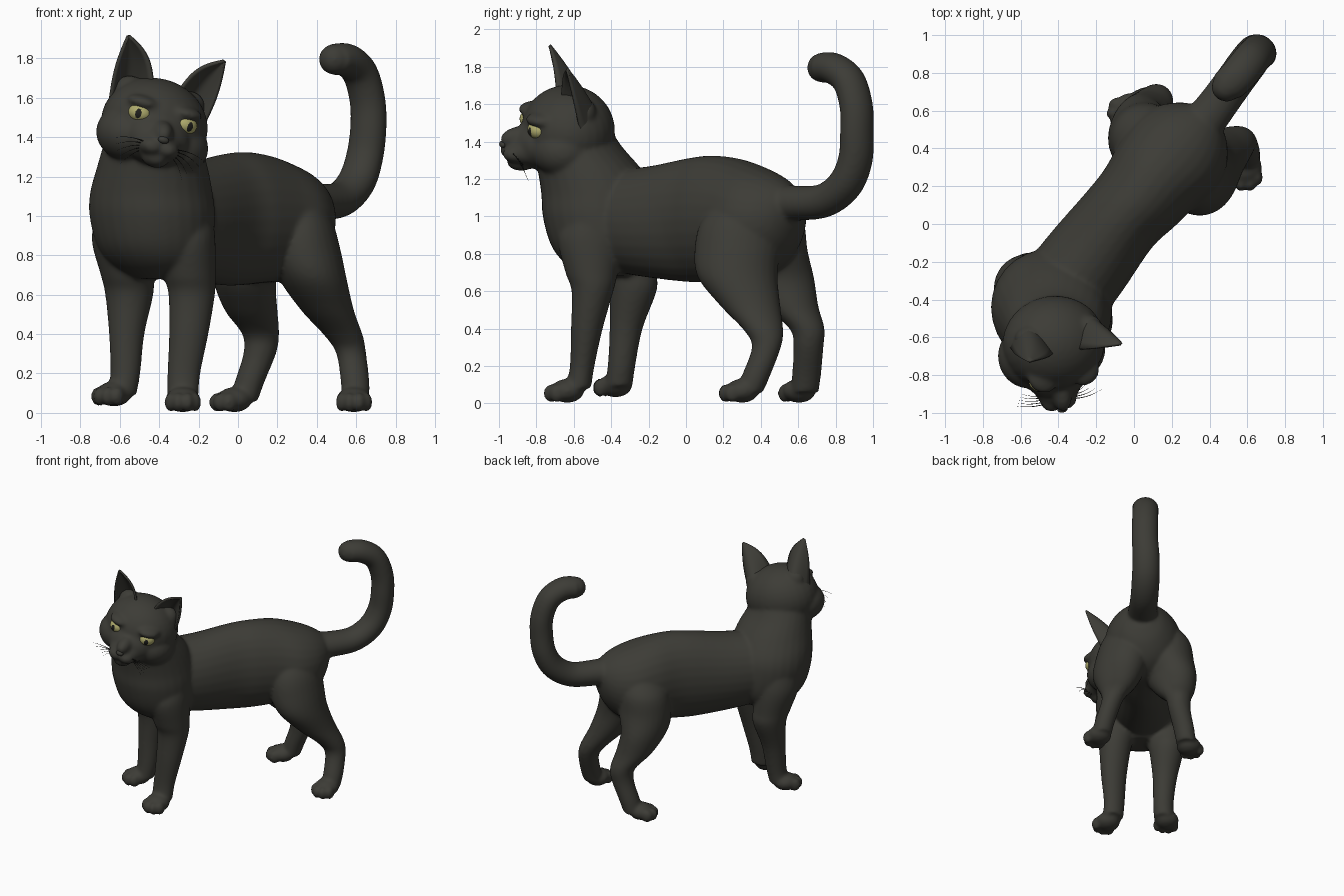
import bpy, bmesh, math
from mathutils import Vector, Matrix

X, Y, Z = Vector((1, 0, 0)), Vector((0, 1, 0)), Vector((0, 0, 1))
AXIS = Vector((0.65, 0.76, 0)).normalized()      # spine direction, chest to rump
SIDE = Vector((0.76, -0.65, 0)).normalized()     # across the body

# Head frame: tilted and turned to one side
HL = Vector((0.95, 0.18, -0.25)).normalized()
HB = Vector((-0.17, 0.98, 0.06))
HB = (HB - HL * HB.dot(HL)).normalized()
HU = HL.cross(HB)
HEAD = Matrix.Translation((-0.425, -0.63, 1.46)) @ Matrix((HL, HB, HU)).transposed().to_4x4()


def material(name, rgb):
    m = bpy.data.materials.new(name)
    m.diffuse_color = (*rgb, 1)
    return m


FUR = material("dark fur", (0.046, 0.045, 0.037))
IRIS = material("yellow iris", (0.42, 0.40, 0.15))
BLACK = material("black", (0.014, 0.014, 0.012))


def make_object(name, bm, mats, matrix=None):
    bmesh.ops.recalc_face_normals(bm, faces=bm.faces)
    for f in bm.faces:
        f.smooth = True
    me = bpy.data.meshes.new(name)
    bm.to_mesh(me)
    bm.free()
    for m in mats:
        me.materials.append(m)
    ob = bpy.data.objects.new(name, me)
    if matrix:
        ob.matrix_world = matrix
    bpy.context.collection.objects.link(ob)
    return ob


def spline(keys, steps=5):
    """Catmull-Rom interpolation of number tuples."""
    out = []
    for i in range(len(keys) - 1):
        a, b, c, d = (keys[max(i - 1, 0)], keys[i], keys[i + 1], keys[min(i + 2, len(keys) - 1)])
        for s in range(steps):
            t = s / steps
            out.append([0.5 * (2 * q + (r - p) * t + (2 * p - 5 * q + 4 * r - w) * t * t
                               + (3 * q - p - 3 * r + w) * t ** 3)
                        for p, q, r, w in zip(a, b, c, d)])
    out.append(list(keys[-1]))
    return out


def loft(bm, rings, n=28):
    """Skin elliptical rings given as (centre, u axis, v axis)."""
    loops = [[bm.verts.new(c + u * math.cos(k * math.tau / n) + v * math.sin(k * math.tau / n))
              for k in range(n)] for c, u, v in rings]
    for a, b in zip(loops, loops[1:]):
        for k in range(n):
            j = (k + 1) % n
            bm.faces.new((a[k], a[j], b[j], b[k]))
    bm.faces.new(loops[0])
    bm.faces.new(loops[-1])


def column(bm, keys, u=X, v=Y):
    """Loft with fixed ring axes; keys are (x, y, z, u radius, v radius)."""
    loft(bm, [(Vector(k[:3]), u * k[3], v * k[4]) for k in spline(keys)])


def blob(bm, centre, radii, matrix=Matrix()):
    m = matrix @ Matrix.Translation(centre) @ Matrix.Diagonal((*radii, 1))
    bmesh.ops.create_uvsphere(bm, u_segments=28, v_segments=18, radius=1, matrix=m)


def paw(bm, x, y, z, heading):
    """Paw pad with four toes, pointing along the heading angle."""
    m = Matrix.Translation((x, y, z)) @ Matrix.Rotation(heading, 4, 'Z')
    blob(bm, (-0.01, 0, 0.005), (0.09, 0.09, 0.064), m)
    for i, a in enumerate((-0.95, -0.32, 0.32, 0.95)):
        reach = 0.08 if i in (1, 2) else 0.077
        blob(bm, (reach * math.cos(a), reach * math.sin(a), -0.008), (0.042, 0.031, 0.049), m)


body = bmesh.new()

# Torso
column(body, [(-0.42, -0.42, 0.98, 0.25, 0.27), (-0.25, -0.20, 0.97, 0.245, 0.297),
              (-0.08, 0.02, 0.98, 0.228, 0.332), (0.03, 0.14, 0.987, 0.24, 0.338),
              (0.13, 0.27, 0.985, 0.265, 0.325), (0.23, 0.38, 0.97, 0.28, 0.30),
              (0.31, 0.47, 0.975, 0.24, 0.25), (0.37, 0.54, 1.0, 0.16, 0.17),
              (0.40, 0.575, 1.03, 0.08, 0.09)], SIDE, Z)

# Chest and neck
column(body, [(-0.41, -0.42, 0.68, 0.12, 0.10), (-0.41, -0.42, 0.75, 0.24, 0.22),
              (-0.42, -0.43, 0.85, 0.30, 0.29), (-0.435, -0.45, 1.0, 0.325, 0.31),
              (-0.44, -0.465, 1.12, 0.315, 0.305), (-0.435, -0.515, 1.25, 0.285, 0.275),
              (-0.435, -0.585, 1.38, 0.255, 0.225), (-0.44, -0.62, 1.50, 0.2, 0.2)], SIDE, AXIS)

# Left front leg
column(body, [(-0.585, -0.36, 1.04, 0.13, 0.15), (-0.585, -0.34, 0.88, 0.158, 0.17),
              (-0.562, -0.305, 0.70, 0.135, 0.148),
              (-0.552, -0.285, 0.60, 0.122, 0.128), (-0.565, -0.32, 0.40, 0.09, 0.088),
              (-0.572, -0.345, 0.20, 0.076, 0.074), (-0.59, -0.36, 0.09, 0.074, 0.074)])
paw(body, -0.635, -0.385, 0.092, math.radians(-125))

# Right front leg
column(body, [(-0.25, -0.50, 1.0, 0.12, 0.13), (-0.255, -0.515, 0.88, 0.14, 0.17),
              (-0.245, -0.505, 0.70, 0.132, 0.14),
              (-0.235, -0.50, 0.60, 0.118, 0.112), (-0.25, -0.53, 0.40, 0.1, 0.085),
              (-0.275, -0.555, 0.20, 0.084, 0.066), (-0.28, -0.575, 0.08, 0.08, 0.068)])
paw(body, -0.28, -0.645, 0.062, math.radians(-90))

# Right hind leg
column(body, [(0.31, 0.29, 1.08, 0.10, 0.13), (0.32, 0.285, 0.97, 0.16, 0.205),
              (0.333, 0.275, 0.84, 0.185, 0.228), (0.38, 0.275, 0.68, 0.172, 0.215),
              (0.455, 0.345, 0.52, 0.134, 0.16), (0.538, 0.415, 0.39, 0.097, 0.105),
              (0.575, 0.43, 0.30, 0.076, 0.078), (0.595, 0.375, 0.15, 0.073, 0.076),
              (0.595, 0.34, 0.06, 0.07, 0.072)])
paw(body, 0.588, 0.29, 0.062, math.radians(-88))

# Left hind leg
column(body, [(0.10, 0.44, 1.08, 0.11, 0.12), (0.07, 0.45, 0.97, 0.178, 0.18),
              (0.055, 0.45, 0.82, 0.192, 0.20), (0.035, 0.48, 0.67, 0.16, 0.205),
              (0.067, 0.56, 0.52, 0.134, 0.148), (0.115, 0.647, 0.40, 0.094, 0.094),
              (0.11, 0.655, 0.30, 0.083, 0.08), (0.06, 0.645, 0.16, 0.076, 0.078),
              (0.03, 0.635, 0.06, 0.07, 0.074)])
paw(body, -0.028, 0.60, 0.062, math.radians(-155))

# Tail, curled forward at the tip
tail = spline([(0.28, 0.43, 1.07, 0.11), (0.41, 0.59, 1.07, 0.094), (0.52, 0.74, 1.085, 0.09),
               (0.60, 0.85, 1.17, 0.09), (0.643, 0.905, 1.30, 0.087), (0.662, 0.914, 1.45, 0.085),
               (0.657, 0.91, 1.59, 0.084), (0.62, 0.87, 1.725, 0.084), (0.555, 0.79, 1.79, 0.084),
               (0.49, 0.725, 1.795, 0.08)])
rings = []
for i, k in enumerate(tail):
    a, b = tail[max(i - 1, 0)], tail[min(i + 1, len(tail) - 1)]
    t = (Vector(b[:3]) - Vector(a[:3])).normalized()
    rings.append((Vector(k[:3]), SIDE * k[3] * 1.15, t.cross(SIDE).normalized() * k[3]))
loft(body, rings)
blob(body, tail[-1][:3], (0.08, 0.078, 0.078))

# Head: skull, face, bridge, muzzle core and chin, then paired features
blob(body, (0, 0, 0), (0.275, 0.25, 0.24), HEAD)
blob(body, (0, -0.15, -0.06), (0.18, 0.15, 0.14), HEAD)
blob(body, (0, -0.24, -0.03), (0.06, 0.13, 0.07), HEAD)
blob(body, (0, -0.22, -0.09), (0.13, 0.125, 0.09), HEAD)
blob(body, (0, -0.255, -0.155), (0.07, 0.08, 0.05), HEAD)
for s in (-1, 1):
    blob(body, (s * 0.13, -0.05, -0.075), (0.163, 0.17, 0.14), HEAD)
    blob(body, (s * 0.04, -0.285, -0.10), (0.065, 0.08, 0.05), HEAD)
    blob(body, (s * 0.11, -0.15, 0.10), (0.09, 0.098, 0.04), HEAD)
    blob(body, (s * 0.16, 0.055, 0.135), (0.08, 0.07, 0.08), HEAD)

cat = make_object("cat_body", body, [FUR])
remesh = cat.modifiers.new("Blend", 'REMESH')
remesh.mode = 'VOXEL'
remesh.voxel_size = 0.012
remesh.use_smooth_shade = True
smooth = cat.modifiers.new("Soften", 'SMOOTH')
smooth.factor = 0.5
smooth.iterations = 9

for s, side in ((-1, "left"), (1, "right")):
    # Ear: a cupped triangular shell
    outer, inner = Vector((s * 0.25, 0.02, 0.07)), Vector((s * 0.07, -0.045, 0.20))
    tip = Vector((s * 0.258, -0.05, 0.41))
    bm = bmesh.new()
    rows, cols, grid = 12, 12, []
    for r in range(rows + 1):
        v = -0.1 + 1.08 * r / rows
        bulge = 0.026 * math.sin(math.pi * max(v, 0))
        a = outer.lerp(tip, v) + Vector((s * bulge * 0.6, 0, 0))
        b = inner.lerp(tip, v) + Vector((-s * bulge, 0, bulge))
        row = []
        for c in range(cols + 1):
            u = c / cols
            row.append(bm.verts.new(a.lerp(b, u) + Y * 0.135 * (1 - v) * math.sin(math.pi * u)))
        grid.append(row)
    for r in range(rows):
        for c in range(cols):
            bm.faces.new((grid[r][c], grid[r][c + 1], grid[r + 1][c + 1], grid[r + 1][c]))
    ear = make_object(side + "_ear", bm, [FUR], HEAD)
    solid = ear.modifiers.new("Thickness", 'SOLIDIFY')
    solid.thickness = 0.016
    solid.offset = 0

    # Eye: iris ball with a pupil chosen by position
    bm = bmesh.new()
    bmesh.ops.create_icosphere(bm, subdivisions=5, radius=0.062,
                               matrix=Matrix.Diagonal((1.0, 0.9, 0.8, 1)))
    for f in bm.faces:
        p = f.calc_center_median()
        f.material_index = int(p.y < 0 and (p.x / 0.016) ** 2 + ((p.z + 0.004) / 0.025) ** 2 < 1)
    place = HEAD @ Matrix.Translation((s * 0.12, -0.184, 0.045)) @ Matrix.Rotation(s * 0.35, 4, 'Z')
    make_object(side + "_eye", bm, [IRIS, BLACK], place)

# Nose pad
bm = bmesh.new()
blob(bm, (0, -0.357, -0.055), (0.028, 0.018, 0.018))
make_object("nose", bm, [FUR], HEAD)

# Whiskers, drooping from the muzzle
bm = bmesh.new()
for s in (-1, 1):
    for i in range(5):
        start = Vector((s * 0.075, -0.315 + 0.012 * i, -0.09 - 0.01 * i))
        rings = []
        for k in range(6):
            t = k / 5
            c = start + Vector((s * (0.17 - 0.02 * i) * t, -0.02 * t + 0.04 * t * t,
                                (0.04 - 0.02 * i) * t - 0.06 * t * t))
            rings.append((c, Y * 0.0028 * (1.1 - t), Z * 0.0028 * (1.1 - t)))
        loft(bm, rings, 5)
make_object("whiskers", bm, [BLACK], HEAD)
